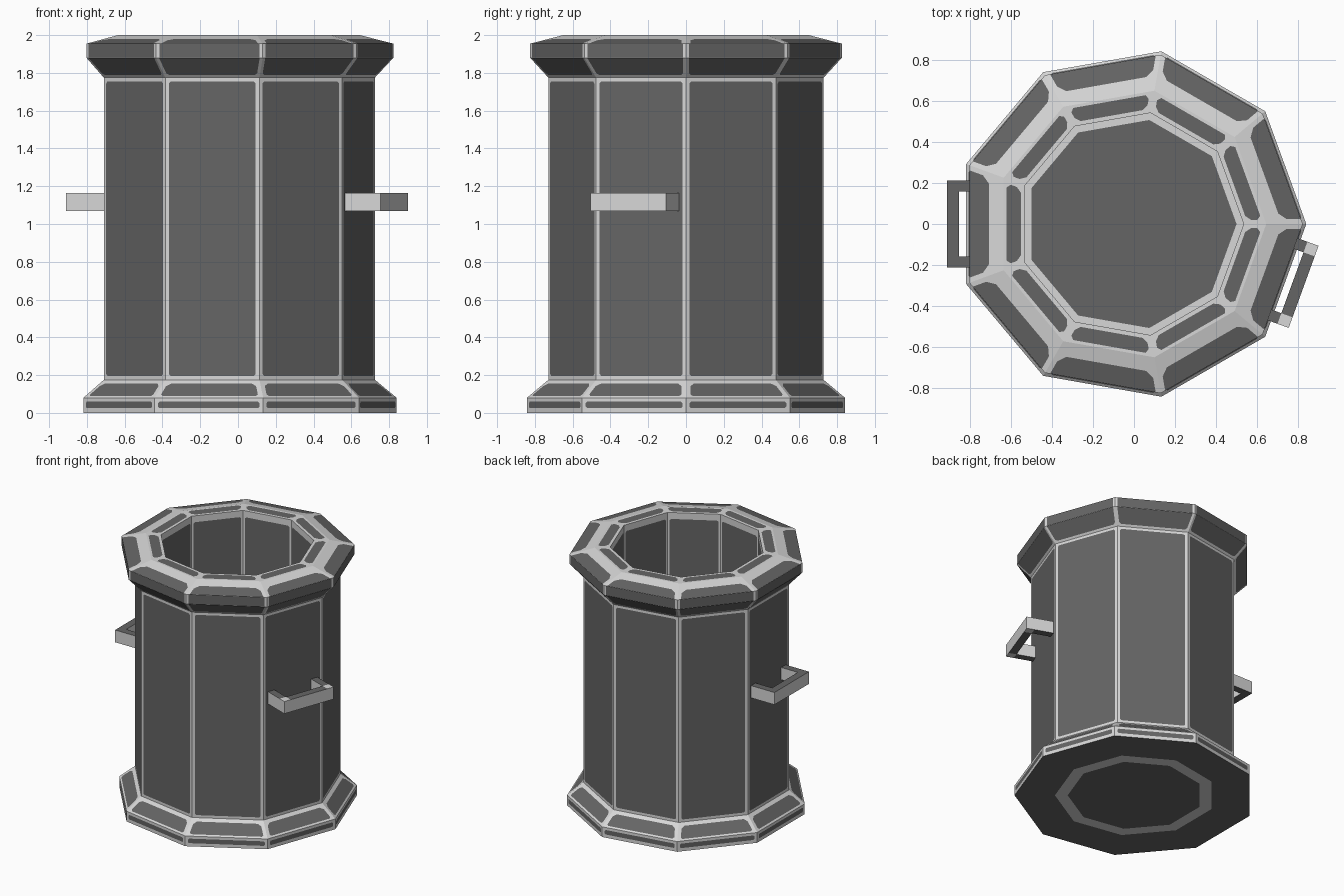
import bpy, bmesh, math
from mathutils import Vector, Matrix

if "Cube" in bpy.data.objects:
    bpy.data.objects.remove(bpy.data.objects["Cube"])

SIDES = 9
CX = -0.015


def material(name, v):
    m = bpy.data.materials.new(name)
    m.diffuse_color = (v, v, v, 1)
    m.use_nodes = True
    m.node_tree.nodes["Principled BSDF"].inputs["Base Color"].default_value = m.diffuse_color
    return m


MATS = [material("dark_metal", 0.13), material("light_worn_edge", 0.68)]
DARK, LIGHT = 0, 1


def finish(bm, name, offset=True):
    bmesh.ops.remove_doubles(bm, verts=bm.verts, dist=0.0001)
    me = bpy.data.meshes.new(name)
    bm.to_mesh(me)
    bm.free()
    for m in MATS:
        me.materials.append(m)
    ob = bpy.data.objects.new(name, me)
    bpy.context.collection.objects.link(ob)
    if offset:
        ob.location.x = CX
    return ob


def face(bm, pts, mat):
    f = bm.faces.new([bm.verts.new(p) for p in pts])
    f.material_index = mat


def ring_pt(r, z, i):
    a = 2 * math.pi * i / SIDES
    return Vector((r * math.cos(a), r * math.sin(a), z))


def panel(bm, a, b, c, d, side, m0, m1, c0, c1):
    """Quad with a dark clipped-corner panel inside a light border."""
    lo, hi = (a + b) / 2, (c + d) / 2
    right, up = (b - a).normalized(), hi - lo
    length = up.length
    up.normalize()
    w0, w1 = (b - a).length / 2, (c - d).length / 2

    def pt(sign, h, clip):
        w = w0 + (w1 - w0) * h / length - side - clip
        return lo + right * sign * w + up * h

    h0, h1 = m0, length - m1
    o = [pt(-1, h0, c0), pt(1, h0, c0), pt(1, h0 + c0, 0), pt(1, h1 - c1, 0),
         pt(1, h1, c1), pt(-1, h1, c1), pt(-1, h1 - c1, 0), pt(-1, h0 + c0, 0)]
    face(bm, o, DARK)
    q = [a, b, c, d]
    for k in range(4):
        face(bm, [q[k], q[(k + 1) % 4], o[2 * k + 1], o[2 * k]], LIGHT)
        face(bm, [q[(k + 1) % 4], o[(2 * k + 2) % 8], o[2 * k + 1]], LIGHT)


def bands(name, rows):
    """Each row: r0, z0, r1, z1, side margin, start/end margins, start/end clips."""
    bm = bmesh.new()
    for r0, z0, r1, z1, *rest in rows:
        for i in range(SIDES):
            panel(bm, ring_pt(r0, z0, i), ring_pt(r0, z0, i + 1),
                  ring_pt(r1, z1, i + 1), ring_pt(r1, z1, i), *rest)
    return finish(bm, name)


def disc(name, z, radii, mats, up):
    """Concentric flat polygon rings, outermost first; the last one is filled."""
    bm = bmesh.new()
    for k, r in enumerate(radii):
        if k + 1 < len(radii):
            s = radii[k + 1]
            for i in range(SIDES):
                p = [ring_pt(r, z, i), ring_pt(r, z, i + 1), ring_pt(s, z, i + 1), ring_pt(s, z, i)]
                face(bm, p if up else p[::-1], mats[k])
        else:
            p = [ring_pt(r, z, i) for i in range(SIDES)]
            face(bm, p if up else p[::-1], mats[k])
    return finish(bm, name)


# Outer shell
bands("base_plinth", [
    (.855, 0, .855, .08, .02, .025, .02, .008, .008),
    (.855, .08, .74, .175, .025, .015, .03, .012, .02)])
bands("barrel_wall", [(.74, .175, .74, 1.775, .02, .02, .02, .01, .01)])
bands("top_rim", [
    (.74, 1.775, .838, 1.88, .016, .018, .001, .012, .001),
    (.838, 1.88, .838, 1.955, .018, .001, .001, .001, .001),
    (.838, 1.955, .66, 2, .025, .001, .075, .001, .03),
    (.66, 2, .55, 2, .022, .014, .02, .02, .02)])

# Hollow inside, floor and underside
bands("inner_wall", [(.55, 2, .55, .02, .015, .05, .03, .01, .01)])
disc("inner_floor", .02, [.55, .515], [LIGHT, DARK], True)
disc("underside", 0, [.855, .57, .48], [DARK, LIGHT, DARK], False)


def handle(name, degrees, corner_mat):
    """U-shaped flat handle on the barrel side facing the given angle."""
    bm = bmesh.new()
    x0, x1, x2 = .69, .838, .896
    y1, y2 = .158, .213
    z0, z1 = 1.07, 1.165
    cells = [(x1, x2, -y1, y1, DARK)]
    for s in (-1, 1):
        lo, hi = sorted((s * y1, s * y2))
        cells += [(x1, x2, lo, hi, corner_mat), (x0, x1, lo, hi, DARK)]
    for a, b, c, d, m in cells:
        face(bm, [(a, c, z0), (b, c, z0), (b, d, z0), (a, d, z0)], m)
    bmesh.ops.remove_doubles(bm, verts=bm.verts, dist=0.0001)
    ext = bmesh.ops.extrude_face_region(bm, geom=bm.faces[:], use_keep_orig=True)
    bmesh.ops.translate(bm, vec=(0, 0, z1 - z0),
                        verts=[g for g in ext["geom"] if isinstance(g, bmesh.types.BMVert)])
    bmesh.ops.recalc_face_normals(bm, faces=bm.faces)
    for f in bm.faces:
        if abs(f.normal.z) < 0.5:
            f.material_index = LIGHT
    bmesh.ops.rotate(bm, verts=bm.verts, cent=(0, 0, 0),
                     matrix=Matrix.Rotation(math.radians(degrees), 3, 'Z'))
    finish(bm, name)


handle("left_handle", 180, DARK)
handle("right_handle", -20, LIGHT)
